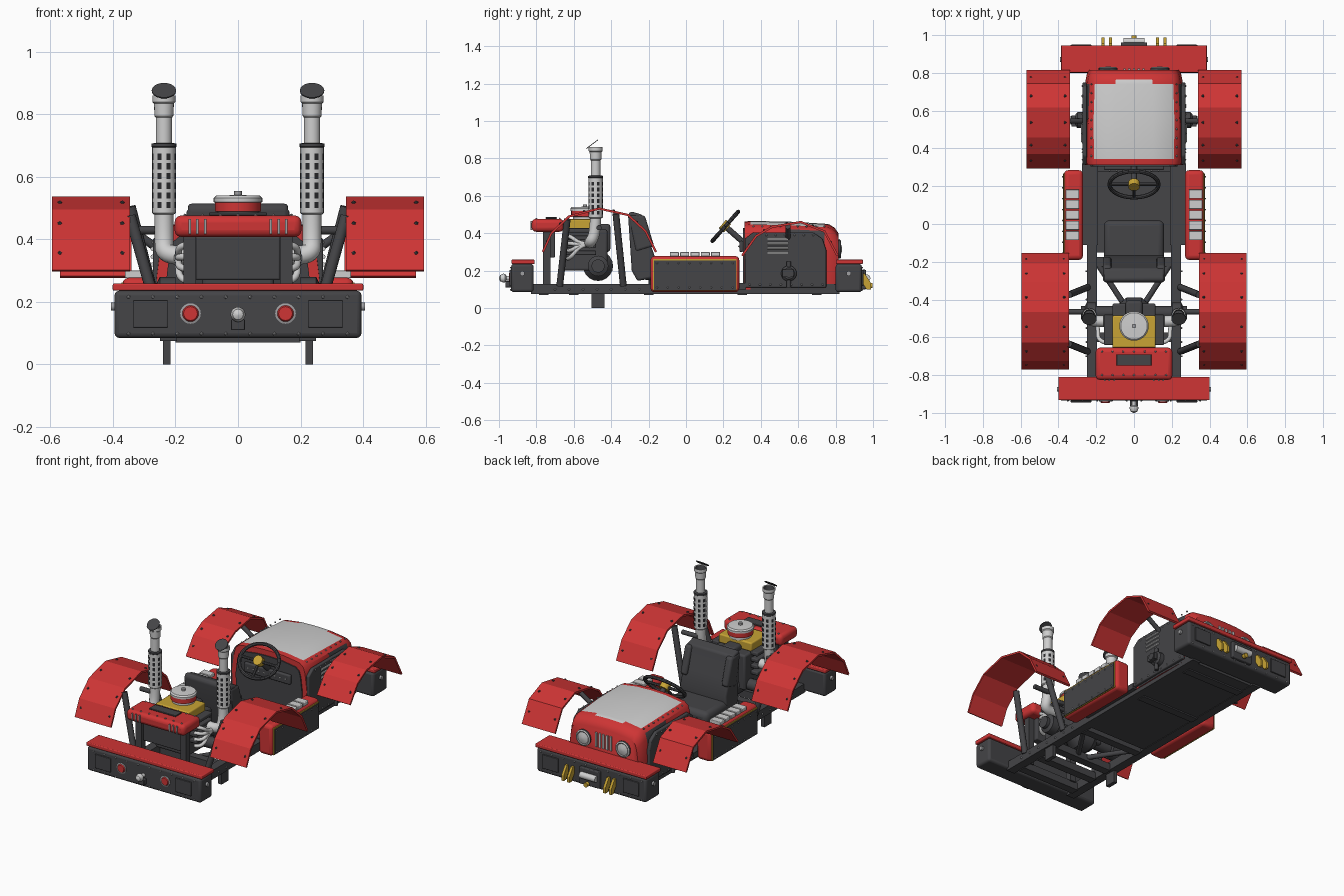
import bpy, bmesh, math
from mathutils import Vector

old = bpy.data.objects.get("Cube")
if old:
    bpy.data.objects.remove(old, do_unlink=True)


def material(name, *rgb):
    m = bpy.data.materials.new(name)
    m.use_nodes = True
    m.diffuse_color = (*rgb, 1)
    m.node_tree.nodes["Principled BSDF"].inputs["Base Color"].default_value = (*rgb, 1)
    return m


RED = material("red paint", 0.62, 0.035, 0.035)
DARK = material("dark grey metal", 0.058, 0.058, 0.063)
BLACK = material("black", 0.022, 0.022, 0.025)
LIGHT = material("light grey metal", 0.62, 0.62, 0.62)
STEEL = material("steel bolts", 0.35, 0.35, 0.36)
YELLOW = material("yellow paint", 0.58, 0.37, 0.035)
smooth = []


def finish(name, bm, mats, mirror=False, bevel=0, shade=False):
    """Turn a bmesh in model coordinates into an object."""
    bmesh.ops.recalc_face_normals(bm, faces=bm.faces)
    me = bpy.data.meshes.new(name)
    bm.to_mesh(me)
    bm.free()
    for m in mats:
        me.materials.append(m)
    ob = bpy.data.objects.new(name, me)
    bpy.context.collection.objects.link(ob)
    if bevel:
        b = ob.modifiers.new("rounding", 'BEVEL')
        b.width, b.segments, b.limit_method = bevel, 3, 'ANGLE'
    if mirror:
        ob.modifiers.new("both sides", 'MIRROR')
    if shade or bevel:
        smooth.append(ob)
    return ob


def loft(name, rings, mats, closed=True, rule=None, **kw):
    """Bridge rings of points; rule picks the material from face centre and normal."""
    bm = bmesh.new()
    vs = [[bm.verts.new(p) for p in ring] for ring in rings]
    n = len(vs[0])
    for a, b in zip(vs, vs[1:]):
        for i in range(n if closed else n - 1):
            j = (i + 1) % n
            bm.faces.new((a[i], a[j], b[j], b[i]))
    if closed:
        bm.faces.new(vs[0])
        bm.faces.new(vs[-1])
    bmesh.ops.recalc_face_normals(bm, faces=bm.faces)
    bm.normal_update()
    if rule:
        for f in bm.faces:
            f.material_index = rule(f.calc_center_median(), f.normal)
    return finish(name, bm, mats, **kw)


def box(name, x, y, z, mat, **kw):
    return loft(name, [[(a, y[0], z[0]), (a, y[1], z[0]), (a, y[1], z[1]), (a, y[0], z[1])] for a in x],
                [mat], **kw)


def prism(name, yz, x, mat, **kw):
    return loft(name, [[(a, *p) for p in yz] for a in x], [mat], **kw)


def lathe(name, base, axis, profile, mats, n=20, mirror=False):
    """Revolve (radius, height) points around an axis; mats is one per band."""
    q = Vector(axis).to_track_quat('Z', 'Y')
    rings = [[Vector(base) + q @ Vector((r * math.cos(t), r * math.sin(t), h))
              for t in (k * math.tau / n for k in range(n))] for r, h in profile]
    ob = loft(name, rings, list(dict.fromkeys(mats)), mirror=mirror, shade=True)
    kinds = list(dict.fromkeys(mats))
    bands = list(mats) + [mats[-1]] * len(profile)
    for i, f in enumerate(ob.data.polygons):
        band = i // n if i < n * (len(profile) - 1) else (0 if i == n * (len(profile) - 1) else len(profile) - 2)
        f.material_index = kinds.index(bands[band])
    return ob


def rod(name, a, b, r, mat, mirror=False, n=14):
    d = Vector(b) - Vector(a)
    return lathe(name, a, d, [(r, 0), (r, d.length)], [mat], n, mirror)


def tube(name, pts, r, mat, both=True):
    for s in ((1, -1) if both else (1,)):
        cu = bpy.data.curves.new(name, 'CURVE')
        cu.dimensions, cu.bevel_depth, cu.use_fill_caps, cu.resolution_u = '3D', r, True, 6
        sp = cu.splines.new('NURBS')
        sp.points.add(len(pts) - 1)
        for p, (x, y, z) in zip(sp.points, pts):
            p.co = (x * s, y, z, 1)
        sp.use_endpoint_u, sp.order_u = True, 3
        cu.materials.append(mat)
        bpy.context.collection.objects.link(bpy.data.objects.new(name, cu))


def rivets(name, pts, mat=STEEL, r=0.006, mirror=False):
    bm = bmesh.new()
    for p in pts:
        v = bmesh.ops.create_icosphere(bm, subdivisions=1, radius=r)["verts"]
        bmesh.ops.translate(bm, verts=v, vec=p)
    finish(name, bm, [mat], mirror)


def span(a, b, n):
    return [a + (b - a) * i / (n - 1) for i in range(n)]


# Chassis: rails, floor, cross members and hanging feet
box("chassis_rail", (0.195, 0.25), (-0.83, 0.82), (0.075, 0.13), DARK, mirror=True)
rivets("rail_bolts", [(0.251, y, 0.10) for y in span(-0.7, -0.25, 7)], mirror=True)
box("floor_plate", (-0.2, 0.2), (-0.15, 0.8), (0.078, 0.1), DARK)
box("floor_side", (0.19, 0.275), (-0.11, 0.32), (0.1, 0.135), DARK, mirror=True)
for y in (-0.76, -0.6, -0.47, -0.2, 0.3, 0.7):
    box("cross_member", (-0.2, 0.2), (y - 0.025, y + 0.025), (0.07, 0.115), DARK)
rod("chassis_brace", (0.2, -0.2, 0.1), (0.03, -0.46, 0.1), 0.015, DARK, True)
box("axle_foot", (0.216, 0.24), (-0.505, -0.435), (0, 0.13), DARK, mirror=True)

# Bumpers at both ends with red caps
for name, x, y0, y1, face, s in (("rear", 0.395, -0.935, -0.815, -0.935, -1), ("nose", 0.38, 0.80, 0.94, 0.94, 1)):
    box(name + "_bumper", (-x, x), (y0, y1), (0.085, 0.236), DARK, bevel=0.015)
    box(name + "_bumper_cap", (-x - 0.006, x + 0.006), (y0 + 0.002, y1 + 0.006), (0.236, 0.259), RED, bevel=0.005)
    box(name + "_bumper_plate", (0.225, 0.335), sorted((face, face + s * 0.009)), (0.118, 0.205), DARK,
        mirror=True, bevel=0.003)
    rivets(name + "_bumper_rivets", [(i, face, z) for i in span(-0.35, 0.35, 10) for z in (0.098, 0.216)])
    rod(name + "_bumper_knob", (x, (y0 + y1) / 2, 0.185), (x + 0.012, (y0 + y1) / 2, 0.185), 0.013, STEEL, True)
lathe("tail_lamp", (0.152, -0.935, 0.163), (0, -1, 0), [(0.033, 0), (0.033, 0.004), (0.026, 0.006), (0.022, 0.012)],
      [STEEL, STEEL, RED], mirror=True)
box("tow_hitch", (-0.022, 0.022), (-0.965, -0.935), (0.11, 0.145), DARK, bevel=0.004)
lathe("tow_ball", (0, -0.976, 0.16), (0, -1, 0),
      [(0.012, -0.04), (0.012, -0.016), (0.022, -0.009), (0.024, 0), (0.017, 0.017), (0.004, 0.024)], [LIGHT])

# Winch and yellow hooks on the nose
box("winch_mount", (-0.07, 0.07), (0.94, 0.962), (0.1, 0.205), DARK, bevel=0.005)
rod("winch_drum", (-0.055, 0.966, 0.16), (0.055, 0.966, 0.16), 0.02, LIGHT)
rod("winch_hook", (0, 0.975, 0.12), (0, 0.997, 0.12), 0.014, YELLOW)
for x in (0.125, 0.165):
    prism("tow_hook", [(0.94, 0.185), (0.955, 0.185), (0.988, 0.135), (0.988, 0.1), (0.965, 0.1), (0.94, 0.14)],
          (x - 0.008, x + 0.008), YELLOW, mirror=True)

# Hood: lofted cross-sections with painted top, border and sides
half = [(0.255, 0.1), (0.265, 0.28), (0.252, 0.385), (0.24, 0.425), (0.212, 0.447), (0.1, 0.463)]
section = half + [(0, 0.466)] + [(-x, z) for x, z in reversed(half)]


def hood_ring(y, wide, tall):
    return [(x * wide, y, 0.1 + (z - 0.1) * tall) for x, z in section]


def hood_paint(c, n):
    if 0.34 < c.y < 0.765 and c.z > 0.444:
        return 2
    if 0.34 < c.y < 0.75 and c.z < 0.4 and abs(c.x) > 0.2:
        return 1
    return 0


loft("hood", [hood_ring(*r) for r in ((0.312, 0.98, 0.99), (0.345, 1, 1), (0.55, 1.01, 0.99), (0.74, 0.98, 0.96),
     (0.765, 0.965, 0.95), (0.795, 0.94, 0.9), (0.815, 0.9, 0.82))], [RED, DARK, LIGHT], rule=hood_paint, shade=True)
side = [(0.315, 0.11), (0.75, 0.11), (0.75, 0.31), (0.73, 0.37), (0.68, 0.405), (0.36, 0.405), (0.315, 0.37)]
prism("hood_side_panel", side, (0.25, 0.272), DARK, mirror=True, bevel=0.006)
rivets("hood_side_rivets", [(0.272, y, z) for y in span(0.34, 0.73, 8) for z in (0.125,)] +
       [(0.272, y, 0.39) for y in span(0.38, 0.68, 7)], mirror=True)
rivets("hood_top_rivets", [(0.226, y, 0.437) for y in span(0.36, 0.74, 9)], mirror=True)
for z in (0.295, 0.32, 0.345, 0.37):
    rod("hood_vent", (0.273, 0.435, z), (0.273, 0.545, z), 0.007, LIGHT, True, 8)
for x in span(-0.05, 0.05, 5):
    box("grille_slot", (x - 0.006, x + 0.006), (0.81, 0.823), (0.28, 0.37), LIGHT)
lathe("headlight", (0.137, 0.81, 0.315), (0, 1, 0),
      [(0.05, 0), (0.05, 0.016), (0.042, 0.02), (0.036, 0.016), (0.01, 0.024)], [DARK, LIGHT, STEEL, LIGHT],
      mirror=True)
rod("nose_axle", (-0.335, 0.55, 0.185), (0.335, 0.55, 0.185), 0.022, DARK)
lathe("nose_hub", (0.27, 0.55, 0.185), (1, 0, 0), [(0.042, 0), (0.042, 0.03), (0.03, 0.04)], [DARK], mirror=True)
box("nose_hub_bracket", (0.305, 0.33), (0.515, 0.575), (0.165, 0.205), DARK, mirror=True)
rod("nose_steering_pin", (0.295, 0.55, 0.11), (0.295, 0.55, 0.25), 0.012, DARK, True)
rod("nose_fender_bar", (0.24, 0.545, 0.36), (0.35, 0.545, 0.435), 0.014, DARK, True)

# Dashboard, steering wheel and seat
loft("dashboard", [[(x * 0.87, y, 0.1 + (z - 0.1) * 0.9) for x, z in section] for y in (0.305, 0.313)], [DARK])
box("dash_shelf", (-0.16, 0.16), (0.285, 0.307), (0.3, 0.36), DARK, bevel=0.008)
rivets("dash_buttons", [(x, 0.284, 0.33) for x in span(-0.13, 0.13, 8)], LIGHT)
hub, up = Vector((0, 0.21, 0.437)), Vector((0, 0.66, 0.75))
rim = [hub + Vector((0.13, 0, 0)) * math.cos(t) + up * 0.105 * math.sin(t) for t in (k * math.tau / 28 for k in range(28))]
for i, p in enumerate(rim):
    rod("steering_wheel_rim", p, rim[(i + 1) % 28], 0.011, DARK, n=8)
for k in (0, 14, 21):
    rod("steering_wheel_spoke", hub, rim[k], 0.009, DARK, n=8)
rod("steering_hub", (0, 0.195, 0.45), (0, 0.222, 0.427), 0.03, YELLOW)
rod("steering_column", hub, (0, 0.32, 0.34), 0.016, DARK)
prism("seat_back", [(-0.31, 0.50), (-0.295, 0.517), (-0.235, 0.5), (-0.2, 0.37), (-0.165, 0.27), (-0.18, 0.16),
      (-0.26, 0.145), (-0.29, 0.2)], (-0.16, 0.16), DARK, bevel=0.022)
prism("seat_bolster", [(-0.31, 0.5), (-0.22, 0.495), (-0.17, 0.33), (-0.27, 0.3)], (0.12, 0.165), DARK,
      mirror=True, bevel=0.014)
box("seat_cushion", (-0.16, 0.16), (-0.24, 0.02), (0.15, 0.235), DARK, bevel=0.03)
box("seat_base", (-0.11, 0.11), (-0.2, -0.02), (0.1, 0.16), BLACK)

# Side tanks with step plates
box("side_tank", (0.27, 0.37), (-0.19, 0.285), (0.085, 0.278), RED, mirror=True, bevel=0.022)
box("tank_yellow_edge", (0.367, 0.373), (-0.177, 0.271), (0.094, 0.262), YELLOW, mirror=True)
box("tank_panel", (0.369, 0.377), (-0.172, 0.266), (0.097, 0.254), DARK, mirror=True)
rivets("tank_rivets", [(0.377, y, z) for y in span(-0.155, 0.25, 8) for z in (0.11, 0.24)], mirror=True, r=0.005)
for y in span(-0.062, 0.158, 5):
    box("step_plate", (0.29, 0.362), (y - 0.024, y + 0.024), (0.276, 0.3), LIGHT, mirror=True, bevel=0.004)

# Fenders with struts
arches = {
    "rear": ((0.345, 0.595), [(-0.765, 0.3), (-0.72, 0.4), (-0.625, 0.49), (-0.465, 0.532), (-0.31, 0.498),
                              (-0.215, 0.41), (-0.16, 0.3)]),
    "nose": ((0.34, 0.57), [(0.3, 0.28), (0.375, 0.385), (0.46, 0.434), (0.615, 0.46), (0.74, 0.41), (0.81, 0.28)])}
for name, (xs, arch) in arches.items():
    ob = loft(name + "_fender", [[(x, *p) for p in arch] for x in xs], [RED], closed=False)
    sol = ob.modifiers.new("sheet", 'SOLIDIFY')
    sol.thickness, sol.offset = 0.012, 0
    ob.modifiers.new("both sides", 'MIRROR')
    mids = [((a[0] + b[0]) / 2, (a[1] + b[1]) / 2 + 0.006) for a, b in zip(arch, arch[1:])]
    rivets(name + "_fender_bolts", [(x, *m) for m in mids for x in (xs[0] + 0.025, xs[1] - 0.025)], DARK, 0.008, True)
rod("fender_strut", (0.345, -0.375, 0.505), (0.245, -0.335, 0.12), 0.018, DARK, True)
rod("fender_strut", (0.345, -0.635, 0.475), (0.245, -0.675, 0.12), 0.018, DARK, True)
rod("fender_bar", (0.24, -0.465, 0.43), (0.35, -0.465, 0.43), 0.014, DARK, True)

# Rear axle and engine
rod("rear_axle", (-0.27, -0.47, 0.225), (0.27, -0.47, 0.225), 0.035, DARK)
lathe("rear_axle_hub", (0.2, -0.47, 0.225), (1, 0, 0), [(0.055, 0), (0.055, 0.05), (0.035, 0.06), (0.035, 0.08)],
      [DARK], mirror=True)
lathe("differential", (0, -0.47, 0.225), (1, 0, 0), [(0.04, -0.09), (0.08, -0.04), (0.08, 0.04), (0.04, 0.09)], [DARK])
box("engine_post", (0.135, 0.175), (-0.765, -0.725), (0.11, 0.41), DARK, mirror=True)
box("engine_radiator", (-0.135, 0.135), (-0.75, -0.7), (0.27, 0.41), DARK, bevel=0.006)
box("engine_block", (-0.115, 0.115), (-0.66, -0.42), (0.2, 0.42), DARK, bevel=0.012)
for z in (0.295, 0.335, 0.375, 0.415):
    box("engine_rib", (0.11, 0.16), (-0.64, -0.48), (z - 0.012, z + 0.012), DARK, mirror=True, bevel=0.006)
    tube("header_pipe", [(0.14, -0.63, z - 0.03), (0.19, -0.62, z - 0.03), (0.19, -0.56, 0.34), (0.2, -0.5, 0.345)],
         0.011, LIGHT)
box("engine_yellow_cover", (-0.115, 0.115), (-0.655, -0.485), (0.42, 0.475), YELLOW, bevel=0.008)
box("gearbox", (-0.045, 0.045), (-0.5, -0.405), (0.3, 0.45), DARK, bevel=0.015)
box("engine_red_cover", (-0.203, 0.203), (-0.825, -0.655), (0.408, 0.477), RED, bevel=0.022)
box("cover_scoop", (-0.092, 0.092), (-0.75, -0.69), (0.477, 0.486), DARK, bevel=0.003)
rivets("cover_rivets", [(x, y, 0.477) for x in span(-0.17, 0.17, 7) for y in (-0.8, -0.675)])
for x in (0.105, 0.13, 0.155):
    box("cover_louvre", (x - 0.004, x + 0.004), (-0.831, -0.824), (0.418, 0.466), STEEL, mirror=True)
lathe("air_filter", (0, -0.54, 0.47), (0, 0, 1), [(0.065, 0), (0.065, 0.018), (0.074, 0.02), (0.074, 0.048),
      (0.078, 0.05), (0.078, 0.062), (0.07, 0.07), (0.012, 0.072), (0.012, 0.085)],
      [LIGHT, LIGHT, RED, LIGHT, LIGHT, LIGHT, LIGHT, STEEL], 28)

# Exhaust stacks with slotted sleeves and tilted flaps
tube("exhaust_elbow", [(0.16, -0.515, 0.35), (0.235, -0.515, 0.345), (0.237, -0.485, 0.4), (0.237, -0.483, 0.5)],
     0.03, LIGHT)
lathe("exhaust_stack", (0.237, -0.483, 0), (0, 0, 1), [(0.032, 0.48), (0.038, 0.485), (0.038, 0.695), (0.04, 0.697),
      (0.04, 0.707), (0.026, 0.709), (0.026, 0.79), (0.03, 0.795), (0.032, 0.835), (0.037, 0.84), (0.037, 0.86),
      (0.03, 0.858), (0.026, 0.83)],
      [LIGHT, LIGHT, DARK, DARK, DARK] + [LIGHT] * 6 + [DARK], mirror=True)
bm = bmesh.new()
for k in range(8):
    d = Vector((math.cos(k * math.tau / 8 + 0.39), math.sin(k * math.tau / 8 + 0.39), 0))
    t = Vector((-d.y, d.x, 0)) * 0.007
    for z in span(0.51, 0.665, 6):
        c = Vector((0.237, -0.483, z)) + d * 0.0388
        h = Vector((0, 0, 0.01))
        bm.faces.new([bm.verts.new(p) for p in (c - t - h, c + t - h, c + t + h, c - t + h)])
finish("exhaust_slots", bm, [BLACK], mirror=True)
lathe("exhaust_flap", (0.237, -0.502, 0.876), (0, -0.6, 0.8), [(0.039, -0.002), (0.039, 0.002)], [DARK], mirror=True)

# Smooth shading with sharp edges kept
bpy.ops.object.select_all(action='DESELECT')
for ob in smooth:
    ob.select_set(True)
bpy.context.view_layer.objects.active = smooth[0]
bpy.ops.object.shade_smooth_by_angle(angle=math.radians(35))
